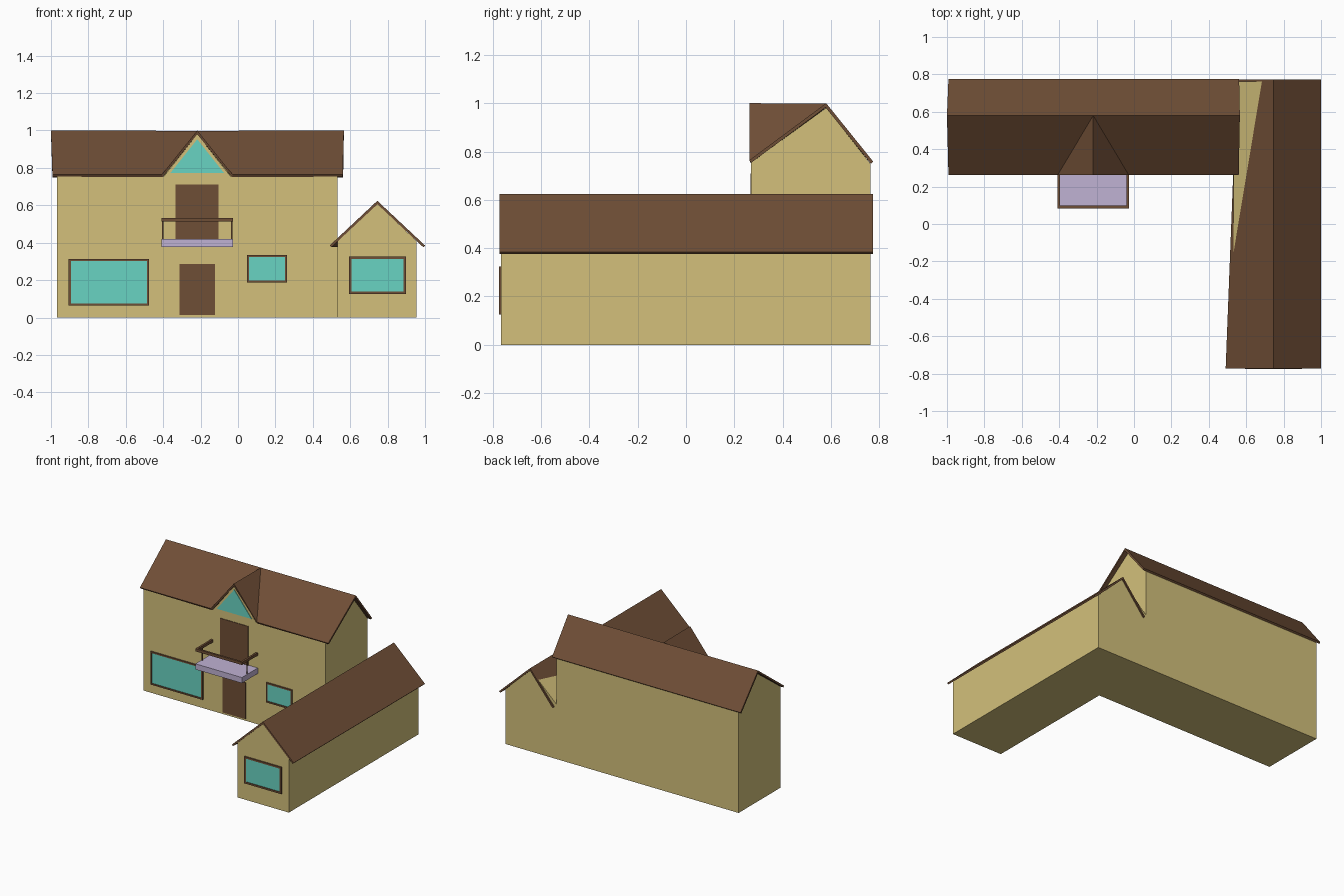
import bpy, bmesh

if "Cube" in bpy.data.objects:
    bpy.data.objects.remove(bpy.data.objects["Cube"])


def mat(name, *rgb):
    lin = [((c / 255 + 0.055) / 1.055) ** 2.4 for c in rgb]
    m = bpy.data.materials.new(name)
    m.diffuse_color = (*lin, 1)
    m.use_nodes = True
    m.node_tree.nodes["Principled BSDF"].inputs["Base Color"].default_value = m.diffuse_color
    return m


WALL = mat("cream wall", 211, 192, 123)
BROWN = mat("brown wood", 111, 78, 54)
GLASS = mat("teal glass", 105, 211, 194)
STONE = mat("lavender slab", 192, 178, 211)


def mesh(name, verts, faces, material, thick=0):
    me = bpy.data.meshes.new(name)
    me.from_pydata(verts, [], faces)
    me.materials.append(material)
    ob = bpy.data.objects.new(name, me)
    bpy.context.collection.objects.link(ob)
    if thick:                      # roof sheet, thickened downwards
        mod = ob.modifiers.new("thickness", 'SOLIDIFY')
        mod.thickness, mod.offset, mod.use_even_offset = thick, -1, True
    else:
        bm = bmesh.new()
        bm.from_mesh(me)
        bmesh.ops.recalc_face_normals(bm, faces=bm.faces)
        bm.to_mesh(me)
        bm.free()
    return ob


def prism(name, profile, axis, a, b, material):
    """Extrude a 2D profile along x (profile y,z) or y (profile x,z)."""
    n = len(profile)
    put = (lambda p, t: (t, p[0], p[1])) if axis == 'x' else (lambda p, t: (p[0], t, p[1]))
    verts = [put(p, t) for t in (a, b) for p in profile]
    faces = [list(range(n)), list(range(n, 2 * n))]
    faces += [(i, (i + 1) % n, n + (i + 1) % n, n + i) for i in range(n)]
    return mesh(name, verts, faces, material)


def box(name, x0, x1, y0, y1, z0, z1, material):
    return prism(name, [(x0, z0), (x1, z0), (x1, z1), (x0, z1)], 'y', y0, y1, material)


def window(name, x0, x1, z0, z1, wall_y, w=0.011):
    """Pane with a slightly proud frame on a front wall."""
    f = wall_y - 0.009
    box(name + "_pane", x0 + w, x1 - w, wall_y - 0.004, wall_y + 0.002, z0 + w, z1 - w, GLASS)
    for side, a in (("left", x0), ("right", x1 - w)):
        box(f"{name}_frame_{side}", a, a + w, f, wall_y + 0.002, z0, z1, BROWN)
    for side, a in (("bottom", z0), ("top", z1 - w)):
        box(f"{name}_frame_{side}", x0 + w, x1 - w, f, wall_y + 0.002, a, a + w, BROWN)


FRONT, CX = 0.27, -0.218

# walls of main house and wing
prism("main_walls", [(FRONT, 0), (0.763, 0), (0.763, 0.75), (0.58, 0.981), (FRONT, 0.755)],
      'x', -0.968, 0.533, WALL)
prism("wing_walls", [(0.533, 0), (0.955, 0), (0.955, 0.408), (0.745, 0.607), (0.533, 0.408)],
      'y', -0.765, 0.763, WALL)

# dormer gable wall, tapering back to the main ridge
mesh("dormer_wall", [(CX - 0.178, FRONT, 0.755), (CX + 0.178, FRONT, 0.755),
                     (CX, FRONT, 0.98), (CX, 0.57, 0.975)],
     [(0, 1, 2), (0, 2, 3), (1, 3, 2), (0, 3, 1)], WALL)

# main roof with the dormer folded into its front slope
E, Z, R = 0.262, 0.764, 0.58
mesh("main_roof",
     [(-0.992, E, Z), (CX - 0.19, E, Z), (CX, E, 1.0), (CX + 0.19, E, Z), (0.56, E, Z),
      (-1.0, R, 1.0), (CX, R, 0.998), (0.566, R, 1.0), (-0.992, 0.775, 0.758),
      (0.562, 0.775, 0.758)],
     [(0, 1, 6, 5), (1, 2, 6), (2, 3, 6), (3, 4, 7, 6), (5, 6, 7, 9, 8)], BROWN, 0.013)

# wing roof; its inner eave narrows toward the back
mesh("wing_roof",
     [(0.49, -0.772, 0.385), (0.745, -0.772, 0.624), (1.0, -0.772, 0.385),
      (0.55, 0.773, 0.385), (0.745, 0.773, 0.624), (1.0, 0.773, 0.385)],
     [(0, 1, 4, 3), (1, 2, 5, 4)], BROWN, 0.013)

# windows
window("large_window", -0.905, -0.475, 0.065, 0.312, FRONT)
window("small_window", 0.048, 0.262, 0.187, 0.335, FRONT)
window("wing_window", 0.593, 0.898, 0.125, 0.325, -0.765, 0.013)
prism("dormer_window", [(CX - 0.143, 0.773), (CX + 0.143, 0.773), (CX, 0.953)],
      'y', FRONT - 0.004, FRONT + 0.002, GLASS)

# doors
box("front_door", -0.312, -0.124, FRONT - 0.004, FRONT + 0.002, 0.013, 0.285, BROWN)
box("balcony_door", -0.333, -0.103, FRONT - 0.004, FRONT + 0.002, 0.42, 0.71, BROWN)

# balcony slab, posts and handrail
L, RT, Y = -0.41, -0.026, 0.083
box("balcony_slab", L, RT, Y, FRONT + 0.002, 0.378, 0.42, STONE)
box("handrail_front", L, RT, Y, Y + 0.015, 0.513, 0.533, BROWN)
for side, x in (("left", L), ("right", RT - 0.015)):
    box("handrail_" + side, x, x + 0.015, Y + 0.015, FRONT, 0.513, 0.533, BROWN)
    box("post_" + side, x + 0.004, x + 0.011, 0.15, 0.157, 0.42, 0.513, BROWN)
